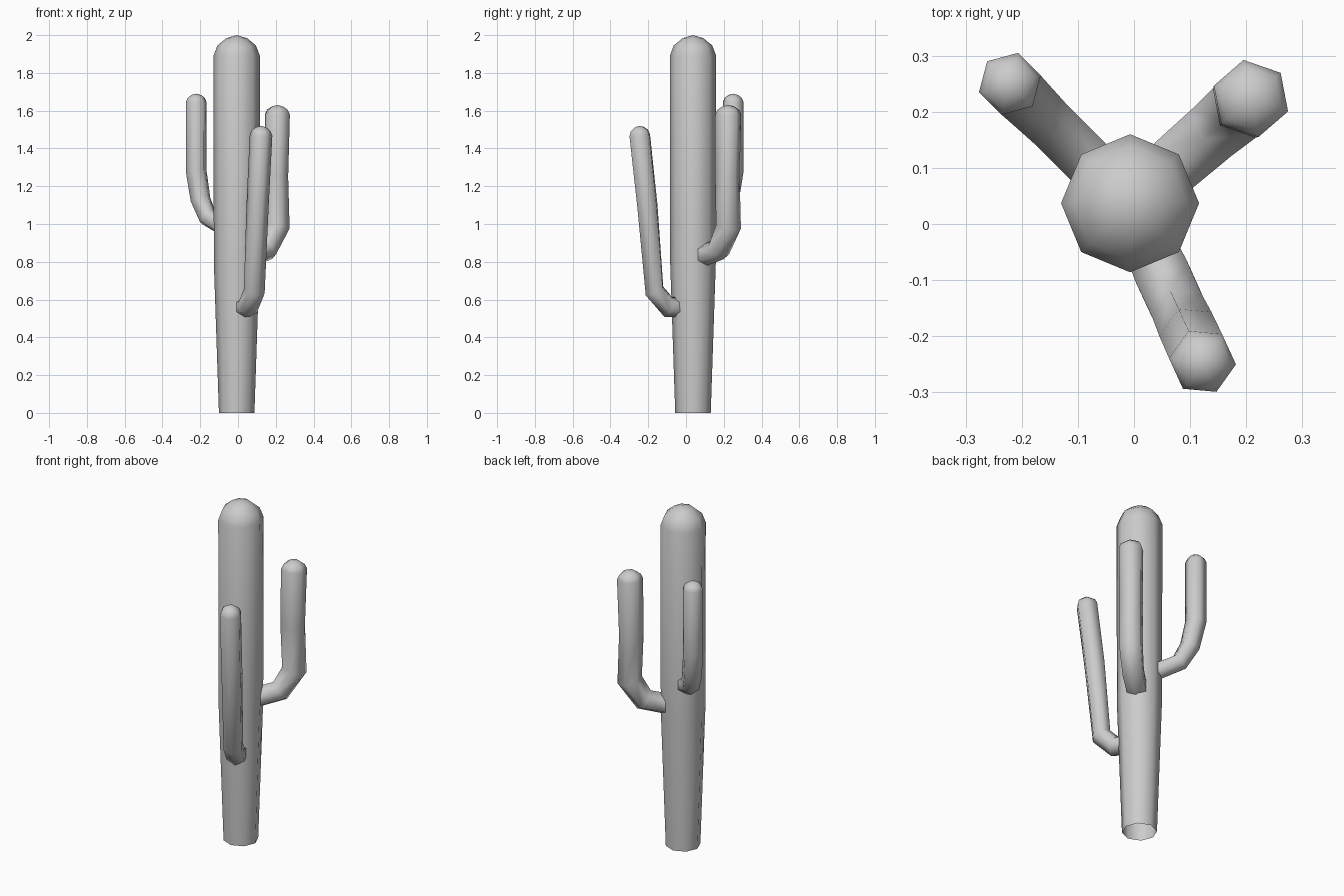
import bpy, bmesh, math
from mathutils import Vector

if "Cube" in bpy.data.objects:
    bpy.data.objects.remove(bpy.data.objects["Cube"])

CENTRE = Vector((-0.007, 0.037, 0))


def tube(name, azimuth, path, sides, dome):
    """Sweep a ring along (distance, height, radius) points and close it with a dome."""
    out = Vector((math.cos(math.radians(azimuth)), math.sin(math.radians(azimuth)), 0))
    side = Vector((-out.y, out.x, 0))
    up = Vector((0, 0, 1))
    pts = [CENTRE + out * d + up * z for d, z, r in path]
    segs = [(b - a).normalized() for a, b in zip(pts, pts[1:])]
    rings = []
    for i, p in enumerate(pts):
        t = (segs[max(i - 1, 0)] + segs[min(i, len(segs) - 1)]).normalized()
        rings.append((p, t, path[i][2]))
    # dome rings above the last path point
    p, t, r = rings[-1]
    for h, f in ((0.5, 0.83), (0.85, 0.45)):
        rings.append((p + t * dome * h, t, r * f))

    bm = bmesh.new()
    loops = []
    for c, tan, rad in rings:
        u = side.cross(tan)
        loops.append([bm.verts.new(c + rad * (math.cos(a) * u + math.sin(a) * side))
                      for a in (math.tau * k / sides for k in range(sides))])
    for a, b in zip(loops, loops[1:]):
        for k in range(sides):
            n = (k + 1) % sides
            bm.faces.new((a[k], a[n], b[n], b[k]))
    tip = bm.verts.new(p + t * dome)
    for k in range(sides):
        bm.faces.new((loops[-1][k], loops[-1][(k + 1) % sides], tip))
    bmesh.ops.recalc_face_normals(bm, faces=bm.faces)
    for f in bm.faces:
        f.smooth = True
    mesh = bpy.data.meshes.new(name)
    bm.to_mesh(mesh)
    bm.free()
    bpy.context.collection.objects.link(bpy.data.objects.new(name, mesh))


# Trunk: eight sides, slightly narrower at the open foot
tube("trunk", 0, [(0, 0, 0.094), (0, 0.8, 0.121), (0, 1.89, 0.123)], 8, 0.11)

# Arms: six sides, leaving the trunk sideways and bending upward
tube("front_arm", -65.4, [(0.07, 0.56, 0.052), (0.143, 0.56, 0.057), (0.224, 0.645, 0.056),
                          (0.266, 1.1, 0.059), (0.31, 1.47, 0.06)], 6, 0.05)
tube("right_arm", 40.9, [(0.09, 0.835, 0.06), (0.21, 0.865, 0.063), (0.287, 0.985, 0.068),
                         (0.278, 1.25, 0.066), (0.285, 1.58, 0.07)], 6, 0.05)
tube("left_arm", 135.2, [(0.08, 0.98, 0.052), (0.215, 1.035, 0.052), (0.27, 1.13, 0.055),
                         (0.302, 1.28, 0.057), (0.302, 1.645, 0.057)], 6, 0.045)
